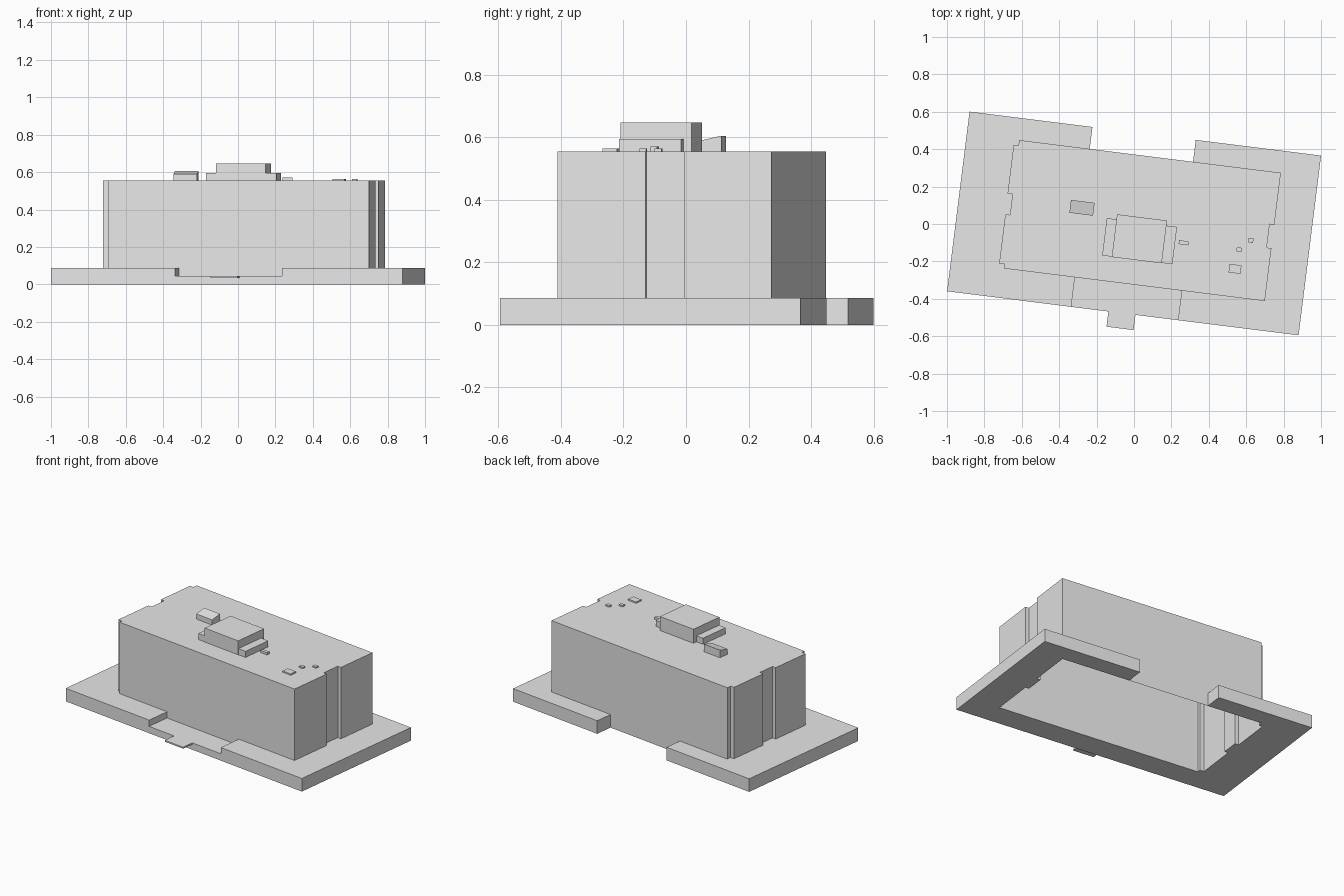
import bpy
import bmesh
import math

cube = bpy.data.objects.get("Cube")
if cube:
    bpy.data.objects.remove(cube)

grey = bpy.data.materials.new("light_grey")
grey.use_nodes = True
grey.diffuse_color = (0.8, 0.8, 0.8, 1)
grey.node_tree.nodes["Principled BSDF"].inputs["Base Color"].default_value = (0.8, 0.8, 0.8, 1)

TURN = math.radians(-7.13)   # the whole site is turned a little about z
ROOF = 0.555
SLAB = 0.086


def prism(name, outline, z0, z1, skip=(), bottom=True, slope=None):
    """Extrude a counter-clockwise outline, leaving out the skipped sides."""
    bm = bmesh.new()
    low = [bm.verts.new((x, y, z0)) for x, y in outline]
    high = [bm.verts.new((x, y, slope(y) if slope else z1)) for x, y in outline]
    n = len(outline)
    bm.faces.new(high)
    if bottom:
        bm.faces.new(low[::-1])
    for i in range(n):
        if i not in skip:
            j = (i + 1) % n
            bm.faces.new((low[i], low[j], high[j], high[i]))
    mesh = bpy.data.meshes.new(name)
    bm.to_mesh(mesh)
    bm.free()
    mesh.materials.append(grey)
    obj = bpy.data.objects.new(name, mesh)
    obj.rotation_euler.z = TURN
    bpy.context.collection.objects.link(obj)
    return obj


def rect(x0, x1, y0, y1):
    return [(x0, y0), (x1, y0), (x1, y1), (x0, y1)]


def slab(name, outer, inner):
    # sides against the building wall stay open
    skip = range(len(outer), len(outer) + len(inner) - 1)
    prism(name, outer + inner, 0, SLAB, skip)


# End walls of the building, from front to back
F, B = -0.322, 0.369
left_wall = [(-0.66, F), (-0.66, -0.299), (-0.689, -0.299), (-0.689, -0.034),
             (-0.664, -0.034), (-0.664, 0.079), (-0.691, 0.079),
             (-0.691, 0.339), (-0.665, 0.339), (-0.665, B)]
right_wall = [(0.745, F), (0.745, -0.037), (0.72, -0.037), (0.72, 0.089),
              (0.745, 0.089), (0.745, B)]

# Building shell, open underneath
prism("building", right_wall + left_wall[::-1], 0, ROOF, bottom=False)

# Ground slab around the building, with a gap at the back and a low front
W, YF, YB = 0.947, -0.481, 0.487
slab("left_slab", [(-0.285, YB), (-W, YB), (-W, YF), (-0.278, YF)],
     [(-0.278, F)] + left_wall + [(-0.285, B)])
slab("right_slab", [(0.297, YF), (W, YF), (W, YB), (0.272, YB)],
     [(0.272, B)] + right_wall[::-1] + [(0.297, F)])
prism("entrance_terrace", rect(-0.278, 0.297, YF, F), 0, 0.045, skip=(1, 2, 3))
prism("entrance_step", rect(-0.078, 0.068, -0.563, YF), 0.035, 0.045)

# Plant rooms and vents on the roof
prism("lower_plant_room", rect(-0.148, 0.23, -0.188, 0.013), ROOF, 0.595)
prism("upper_plant_room", rect(-0.096, 0.173, -0.19, 0.04), ROOF, 0.647)
prism("sloped_stair_head", rect(-0.35, -0.223, 0.017, 0.086), ROOF, 0.6,
      slope=lambda y: 0.589 + (y - 0.017) * 0.23)
prism("roof_vent", rect(0.25, 0.302, -0.077, -0.056), ROOF, 0.57)
prism("roof_hatch", rect(0.534, 0.598, -0.194, -0.148), ROOF, 0.564)
for i, (x, y) in enumerate([(0.575, -0.066), (0.63, -0.01)]):
    prism(f"small_vent_{i + 1}", rect(x - 0.014, x + 0.014, y - 0.011, y + 0.011), ROOF, 0.564)
